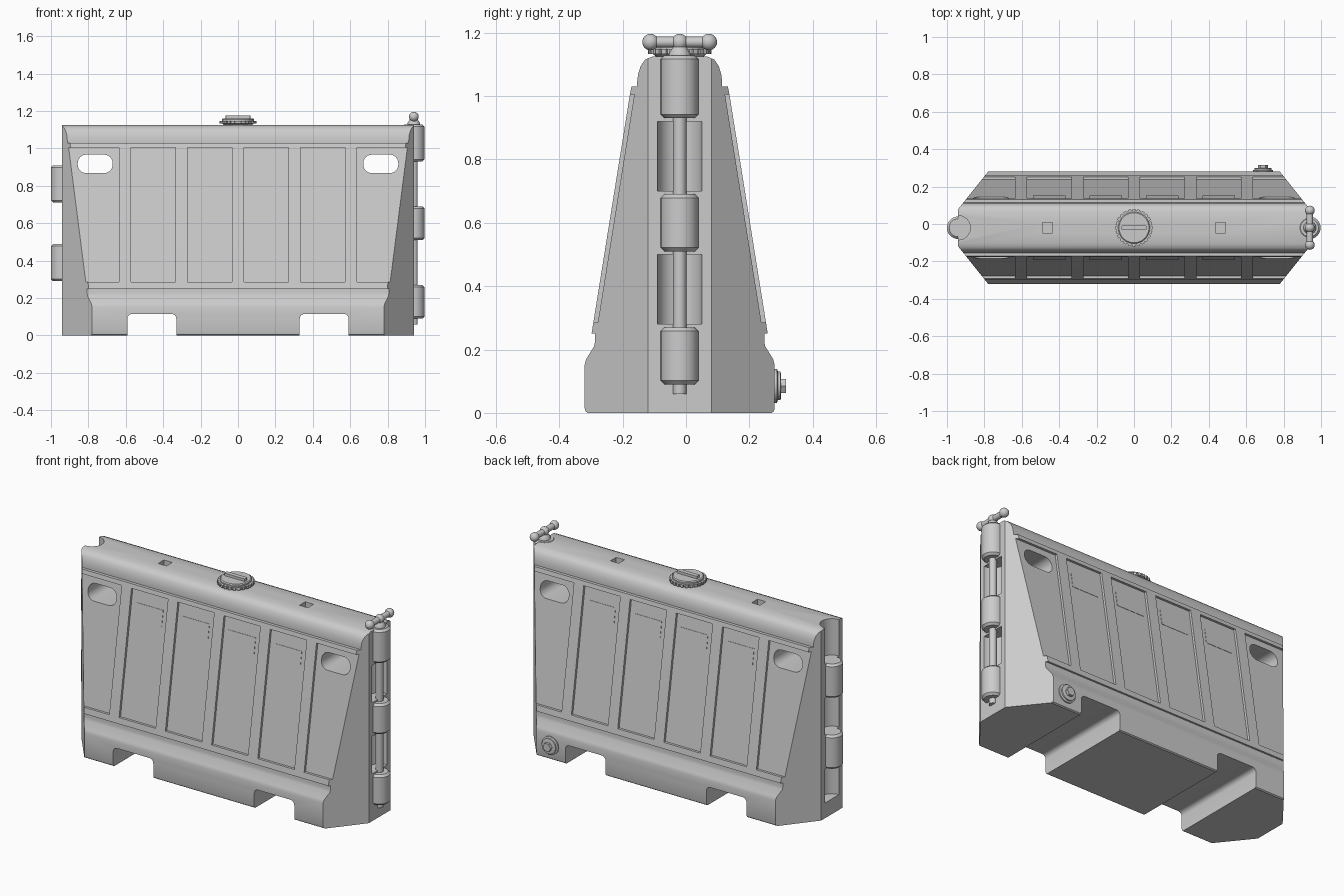
import bpy, bmesh, math
from mathutils import Vector

if "Cube" in bpy.data.objects:
    bpy.data.objects.remove(bpy.data.objects["Cube"])

YC = -0.02  # centre line of the barrier body
grey = bpy.data.materials.new("grey plastic")
grey.diffuse_color = (0.6, 0.6, 0.6, 1)
grey.use_nodes = True
grey.node_tree.nodes["Principled BSDF"].inputs["Base Color"].default_value = grey.diffuse_color


def finish(name, bm):
    bmesh.ops.recalc_face_normals(bm, faces=bm.faces)
    me = bpy.data.meshes.new(name)
    bm.to_mesh(me)
    bm.free()
    me.materials.append(grey)
    ob = bpy.data.objects.new(name, me)
    bpy.context.collection.objects.link(ob)
    return ob


def place(p, h, axis):
    return {"x": (h, p[0], p[1]), "y": (p[0], h, p[1]), "z": (p[0], p[1], h)}[axis]


def prism(name, pts, axis, a, b):
    """Extrude a 2D outline along an axis from a to b."""
    bm = bmesh.new()
    lo = [bm.verts.new(place(p, a, axis)) for p in pts]
    hi = [bm.verts.new(place(p, b, axis)) for p in pts]
    bm.faces.new(lo)
    bm.faces.new(hi)
    n = len(pts)
    for i in range(n):
        bm.faces.new((lo[i], lo[(i + 1) % n], hi[(i + 1) % n], hi[i]))
    return finish(name, bm)


def lathe(name, profile, centre, axis="z", seg=32):
    """Revolve (radius, height) pairs around an axis through a 2D centre."""
    bm = bmesh.new()
    rings = []
    for r, h in profile:
        rings.append([bm.verts.new(place((centre[0] + r * math.cos(i * math.tau / seg),
                                          centre[1] + r * math.sin(i * math.tau / seg)), h, axis))
                      for i in range(seg)])
    for a, b in zip(rings, rings[1:]):
        for i in range(seg):
            j = (i + 1) % seg
            bm.faces.new((a[i], a[j], b[j], b[i]))
    bm.faces.new(rings[0])
    bm.faces.new(rings[-1])
    return finish(name, bm)


def rounded(x0, x1, z0, z1, r, n=6):
    pts = []
    for k, (cx, cz) in enumerate([(x1 - r, z1 - r), (x0 + r, z1 - r), (x0 + r, z0 + r), (x1 - r, z0 + r)]):
        for i in range(n + 1):
            t = math.pi / 2 * (k + i / n)
            pts.append((cx + r * math.cos(t), cz + r * math.sin(t)))
    return pts


def cut(target, cutter):
    mod = target.modifiers.new("cut", "BOOLEAN")
    mod.operation = "DIFFERENCE"
    mod.solver = "EXACT"
    mod.object = cutter
    bpy.context.view_layer.objects.active = target
    bpy.ops.object.modifier_apply(modifier=mod.name)
    bpy.data.objects.remove(cutter)


def smooth(ob, angle=35):
    bpy.ops.object.select_all(action="DESELECT")
    ob.select_set(True)
    bpy.context.view_layer.objects.active = ob
    bpy.ops.object.shade_smooth_by_angle(angle=math.radians(angle))


# Barrier body: mirrored cross-section with rounded top rail and flared foot
half = [(0.29, 0), (0.297, 0.005), (0.30, 0.015), (0.30, 0.15), (0.295, 0.17), (0.27, 0.21),
        (0.267, 0.225), (0.267, 0.25), (0.278, 0.25), (0.157, 1.005), (0.152, 1.03),
        (0.134, 1.03), (0.134, 1.045), (0.131, 1.07), (0.123, 1.095), (0.109, 1.115), (0.085, 1.125)]
section = [(YC + y, z) for y, z in half] + [(YC - y, z) for y, z in reversed(half)]
body = prism("barrier_body", section, "x", -0.94, 0.94)

# Angled end corners
for sx in (-1, 1):
    for sy in (-1, 1):
        tri = [(sx * 0.98, YC + sy * 0.05), (sx * 0.70, YC + sy * 0.40), (sx * 1.2, YC + sy * 0.40)]
        cut(body, prism("corner_cutter", tri, "z", -0.1, 1.3))

# Recessed panels between the ribs, open at the two ends
ribs = [-0.605, -0.302, 0, 0.302, 0.605]
edges = [-1.1] + [e for r in ribs for e in (r - 0.032, r + 0.032)] + [1.1]
for s in (-1, 1):
    quad = [(YC + s * y, z) for y, z in ((0.143, 1.005), (0.258, 0.285), (0.40, 0.285), (0.40, 1.005))]
    for a, b in zip(edges[0::2], edges[1::2]):
        cut(body, prism("panel_cutter", quad, "x", a, b))

# Handle openings, forklift slots and square top sockets
for s in (-1, 1):
    x0, x1 = sorted((s * 0.67, s * 0.857))
    cut(body, prism("handle_cutter", rounded(x0, x1, 0.868, 0.967, 0.046), "y", -0.6, 0.6))
    x0, x1 = sorted((s * 0.33, s * 0.592))
    cut(body, prism("fork_cutter", rounded(x0, x1, -0.2, 0.115, 0.025, 4), "y", -0.6, 0.6))
    x = s * 0.462
    sq = [(x - 0.027, YC - 0.027), (x + 0.027, YC - 0.027), (x + 0.027, YC + 0.027), (x - 0.027, YC + 0.027)]
    cut(body, prism("socket_cutter", sq, "z", 1.05, 1.3))

# Hinge pockets: two on the pin end, three on the lug end
for x, r, spans in ((0.94, 0.07, ((0.28, 0.50), (0.70, 0.92))),
                    (-0.94, 0.065, ((0.09, 0.29), (0.49, 0.71), (0.91, 1.3)))):
    for a, b in spans:
        cut(body, lathe("pocket_cutter", [(r, a), (r, b)], (x, YC)))
smooth(body)


def lug(name, x, a, b):
    c = 0.012
    smooth(lathe(name, [(0.048, a), (0.06, a + c), (0.06, b - c), (0.048, b)], (x, YC)), 30)


# Hinge lugs
for i, (a, b) in enumerate(((0.09, 0.27), (0.51, 0.69), (0.93, 1.128))):
    lug(f"pin_end_lug_{i}", 0.938, a, b)
for i, (a, b) in enumerate(((0.29, 0.49), (0.71, 0.91))):
    lug(f"plain_end_lug_{i}", -0.94, a, b)

# Thin raised plates near the top of the four inner panels
slope = (0.258 - 0.143) / 0.72
for s in (-1, 1):
    for x in (-0.453, -0.151, 0.151, 0.453):
        pts = []
        for z, d in ((0.84, -0.01), (0.93, -0.01), (0.93, 0.002), (0.84, 0.002)):
            pts.append((YC + s * (0.143 + (1.005 - z) * slope + d), z))
        prism("panel_plate", pts, "x", x - 0.088, x + 0.088)

# Connecting pin with ball-ended cross handle
smooth(lathe("hinge_pin", [(0.021, 0.06), (0.021, 1.17)], (0.94, YC), seg=24))
smooth(lathe("pin_collar", [(0.034, 1.125), (0.034, 1.135), (0.024, 1.15), (0.021, 1.155)], (0.94, YC), seg=24))
smooth(lathe("handle_bar", [(0.017, -0.11), (0.017, 0.07)], (0.94, 1.17), "y", 20))
for y in (-0.112, YC, 0.072):
    bm = bmesh.new()
    bmesh.ops.create_uvsphere(bm, u_segments=20, v_segments=12, radius=0.026)
    bmesh.ops.translate(bm, verts=bm.verts, vec=Vector((0.94, y, 1.17)))
    smooth(finish("handle_ball", bm), 60)

# Filler cap: flange, knurled rim, raised disc and grip bar
smooth(lathe("cap_flange", [(0.07, 1.12), (0.085, 1.133), (0.085, 1.137)], (0, YC)))
knurl = []
for i in range(24):
    for f, r in ((-0.3, 0.1), (0.3, 0.1), (0.36, 0.093), (0.64, 0.093)):
        t = (i + f) * math.tau / 24
        knurl.append((r * math.cos(t), YC + r * math.sin(t)))
prism("cap_rim", knurl, "z", 1.132, 1.148)
smooth(lathe("cap_disc", [(0.085, 1.145), (0.085, 1.156), (0.08, 1.161)], (0, YC)))
prism("cap_grip", rounded(-0.067, 0.067, YC - 0.013, YC + 0.013, 0.006, 2), "z", 1.155, 1.176)

# Drain plug on the back of the foot
smooth(lathe("drain_flange", [(0.054, 0.27), (0.054, 0.287), (0.045, 0.29), (0.045, 0.298), (0.036, 0.300)],
             (0.69, 0.085), "y"))
lathe("drain_nut", [(0.026, 0.295), (0.026, 0.316)], (0.69, 0.085), "y", 6)
